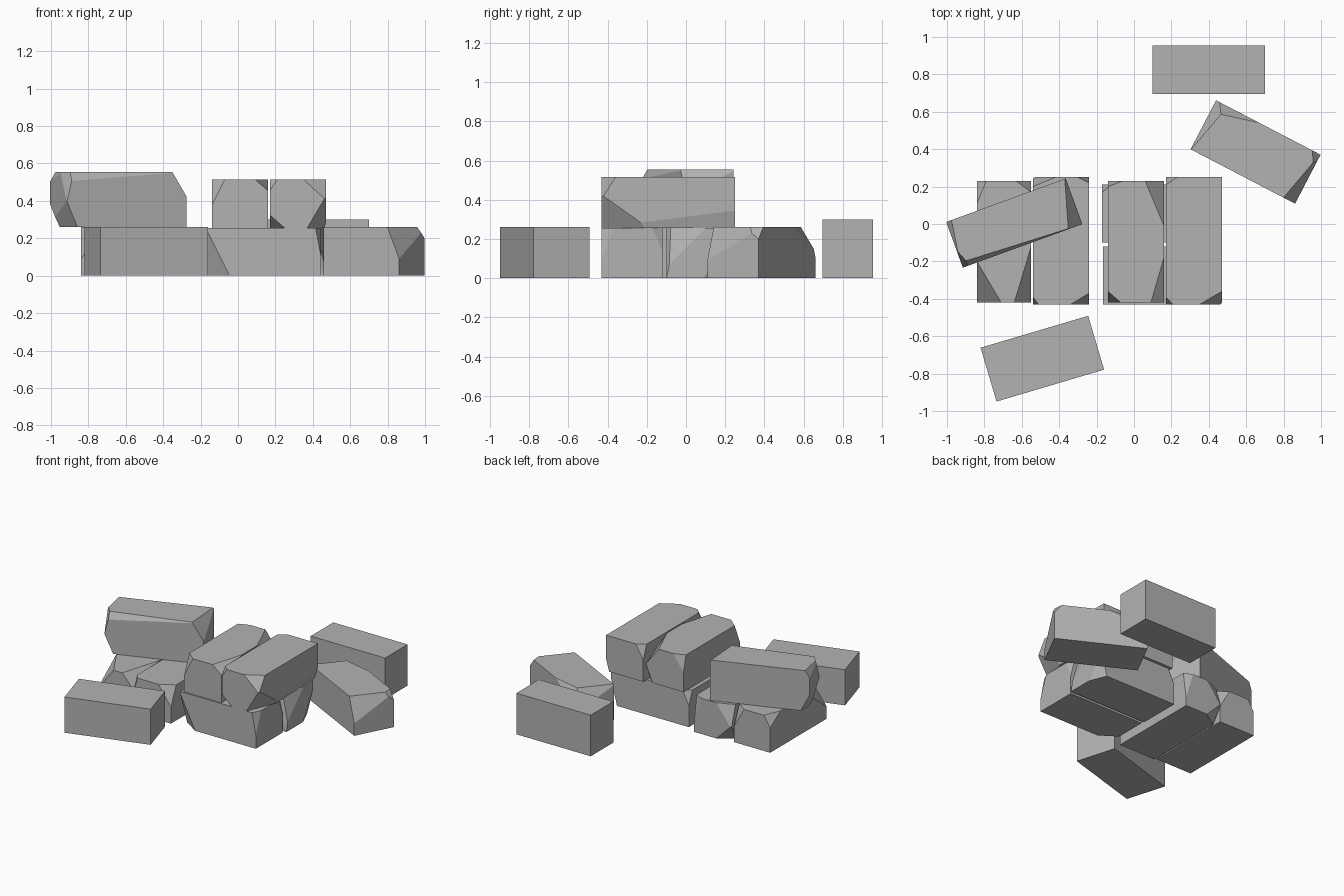
import bpy
import bmesh
from math import radians
from mathutils import Vector

cube = bpy.data.objects.get("Cube")
if cube:
    bpy.data.objects.remove(cube, do_unlink=True)

stone = bpy.data.materials.new("grey_stone")
stone.use_nodes = True
GREY = (0.45, 0.45, 0.45, 1.0)
stone.diffuse_color = GREY
stone.node_tree.nodes["Principled BSDF"].inputs["Base Color"].default_value = GREY


def brick(name, centre, size, angle=0, chips=()):
    """Block resting at centre; each chip is a corner ('+-+') and the
    distances its cut reaches along x, y and z from that corner."""
    half = Vector(size) / 2
    bm = bmesh.new()
    bmesh.ops.create_cube(bm, size=1)
    bmesh.ops.scale(bm, vec=size, verts=bm.verts)
    for corner, reach in chips:
        sign = [1 if c == "+" else -1 for c in corner]
        point = Vector([s * h for s, h in zip(sign, half)])
        point.x -= sign[0] * reach[0]
        normal = Vector([s / r for s, r in zip(sign, reach)]).normalized()
        cut = bmesh.ops.bisect_plane(
            bm, geom=bm.verts[:] + bm.edges[:] + bm.faces[:],
            plane_co=point, plane_no=normal, clear_outer=True)
        rim = [e for e in cut["geom_cut"] if isinstance(e, bmesh.types.BMEdge)]
        if len(rim) > 2:
            bmesh.ops.contextual_create(bm, geom=rim)
    bmesh.ops.recalc_face_normals(bm, faces=bm.faces)
    mesh = bpy.data.meshes.new(name)
    bm.to_mesh(mesh)
    bm.free()
    mesh.materials.append(stone)
    obj = bpy.data.objects.new(name, mesh)
    obj.location = (centre[0], centre[1], centre[2] + half.z)
    obj.rotation_euler.z = radians(angle)
    bpy.context.collection.objects.link(obj)
    return obj


# Uncut loose bricks
brick("plain_brick_back", (0.4, 0.825, 0), (0.6, 0.26, 0.3))
brick("plain_brick_front", (-0.49, -0.72, 0), (0.6, 0.3, 0.26), 16.5)

# Chipped loose brick leaning off to the side
brick("loose_chipped_brick", (0.65, 0.385, 0), (0.63, 0.295, 0.26), -27.5, [
    ("+-+", (0.07, 0.31, 0.17)),
    ("-++", (0.07, 0.31, 0.16)),
    ("-++", (0.26, 0.07, 0.12)),
    ("+++", (0.05, 0.08, 0.06)),
])

# Lower pair on the left, running front to back
brick("lower_left_outer_brick", (-0.695, -0.095, 0), (0.29, 0.65, 0.26), 0, [
    ("--+", (0.13, 0.22, 0.17)),
    ("+-+", (0.09, 0.3, 0.1)),
    ("+++", (0.08, 0.06, 0.14)),
    ("-++", (0.05, 0.12, 0.08)),
])
brick("lower_left_inner_brick", (-0.39, -0.09, 0), (0.3, 0.68, 0.26), 0, [
    ("+-+", (0.1, 0.06, 0.14)),
    ("-++", (0.12, 0.05, 0.16)),
    ("+++", (0.06, 0.03, 0.2)),
    ("-+-", (0.12, 0.08, 0.12)),
    ("--+", (0.03, 0.04, 0.1)),
])

# Lower pair on the right, lying crosswise
brick("lower_right_front_brick", (0.14, -0.275, 0), (0.61, 0.31, 0.255), 0, [
    ("---", (0.12, 0.08, 0.24)),
    ("+-+", (0.03, 0.06, 0.16)),
    ("+++", (0.03, 0.05, 0.12)),
])
brick("lower_right_back_brick", (0.145, 0.055, 0), (0.63, 0.31, 0.255), 0, [
    ("+-+", (0.05, 0.2, 0.2)),
    ("+-+", (0.08, 0.05, 0.26)),
    ("++-", (0.05, 0.12, 0.2)),
    ("-++", (0.05, 0.04, 0.1)),
])

# Upper pair laid across the crosswise bricks
brick("upper_middle_brick", (0.01, -0.095, 0.255), (0.3, 0.65, 0.26), 0, [
    ("+++", (0.1, 0.24, 0.13)),
    ("+-+", (0.07, 0.24, 0.06)),
    ("--+", (0.07, 0.06, 0.14)),
    ("-++", (0.08, 0.03, 0.12)),
    ("++-", (0.05, 0.05, 0.12)),
])
brick("upper_right_brick", (0.32, -0.09, 0.255), (0.3, 0.68, 0.26), 0, [
    ("+--", (0.1, 0.24, 0.17)),
    ("+-+", (0.12, 0.07, 0.11)),
    ("---", (0.08, 0.1, 0.07)),
    ("--+", (0.04, 0.04, 0.06)),
    ("++-", (0.025, 0.7, 0.09)),
    ("-++", (0.06, 0.04, 0.1)),
])

# Turned brick on top of the left pair
brick("upper_left_turned_brick", (-0.64, 0.005, 0.26), (0.68, 0.26, 0.295), 20, [
    ("+-+", (0.08, 0.28, 0.13)),
    ("--+", (0.68, 0.03, 0.05)),
    ("--+", (0.04, 0.1, 0.16)),
    ("---", (0.06, 0.3, 0.14)),
    ("-+-", (0.06, 0.14, 0.12)),
    ("-++", (0.03, 0.2, 0.05)),
])
